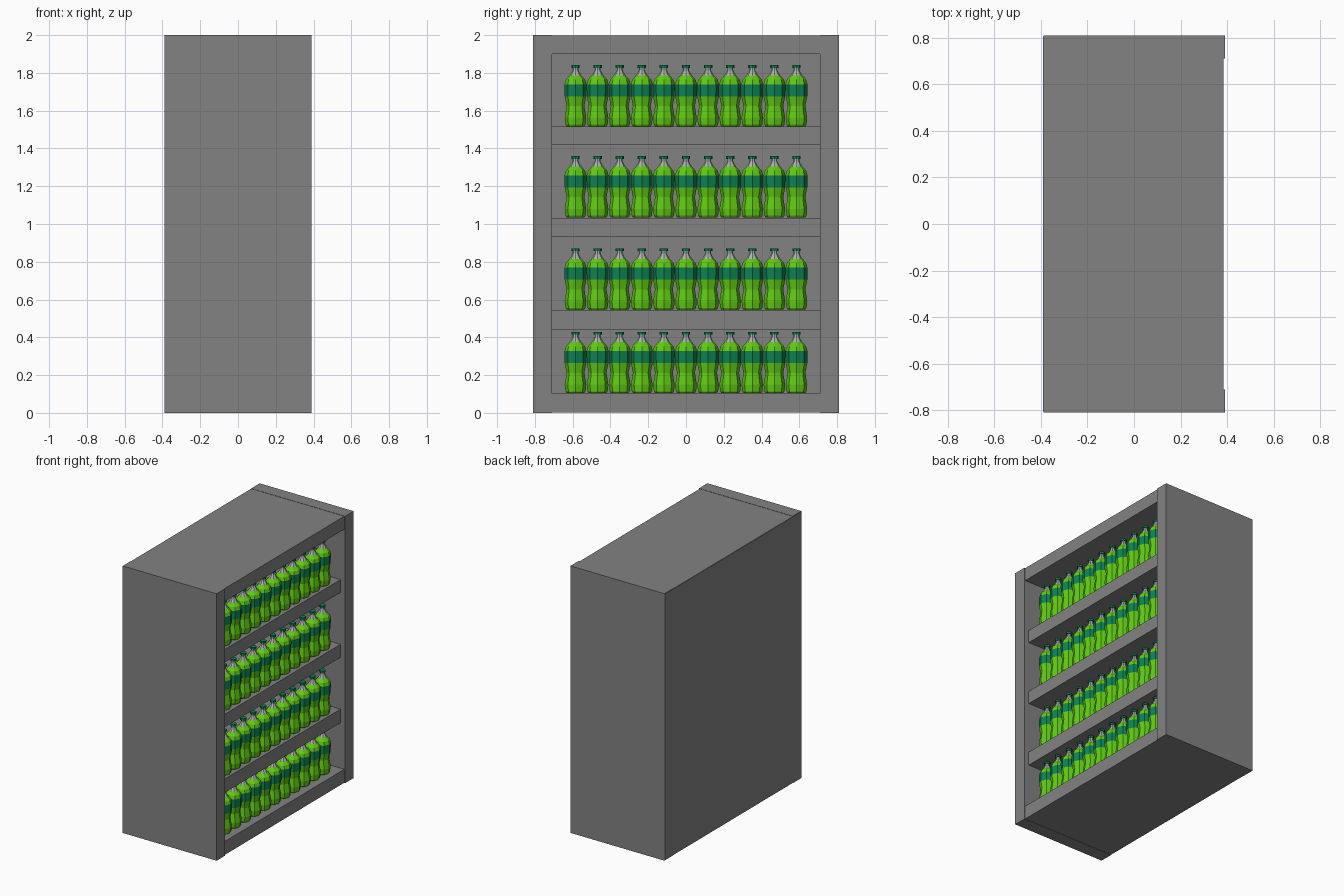
import bpy, bmesh, math

if "Cube" in bpy.data.objects:
    bpy.data.objects.remove(bpy.data.objects["Cube"])


def material(name, rgb):
    m = bpy.data.materials.new(name)
    m.diffuse_color = (*rgb, 1)
    m.use_nodes = True
    m.node_tree.nodes["Principled BSDF"].inputs["Base Color"].default_value = m.diffuse_color
    return m


GREY = material("cabinet grey", (0.225, 0.225, 0.225))
LIME = material("lime green", (0.12, 0.60, 0.006))
TEAL = material("dark green", (0.004, 0.23, 0.085))
CLEAR = material("neck grey", (0.42, 0.46, 0.42))


def box(name, x, y, z):
    """Box from (min, max) ranges."""
    bm = bmesh.new()
    bmesh.ops.create_cube(bm, size=1)
    for v in bm.verts:
        for i, (a, b) in enumerate((x, y, z)):
            v.co[i] = a if v.co[i] < 0 else b
    me = bpy.data.meshes.new(name)
    bm.to_mesh(me)
    bm.free()
    me.materials.append(GREY)
    ob = bpy.data.objects.new(name, me)
    bpy.context.collection.objects.link(ob)
    return ob


# Cabinet shell, open towards +x
box("left_side_panel", (-0.388, 0.39), (-0.81, -0.71), (0, 2))
box("right_side_panel", (-0.388, 0.39), (0.71, 0.81), (0, 2))
box("top_panel", (-0.388, 0.384), (-0.71, 0.71), (1.90, 1.998))
box("bottom_panel", (-0.388, 0.384), (-0.71, 0.71), (0.002, 0.103))
box("back_panel", (-0.39, -0.29), (-0.806, 0.806), (0.004, 1.996))

# Shelves, set back a little from the opening
for i, (z0, z1) in enumerate(((0.442, 0.545), (0.932, 1.03), (1.418, 1.515))):
    box(f"shelf_{i + 1}", (-0.30, 0.352), (-0.71, 0.71), (z0, z1))

# Bottle: low-poly lathe, each ring is (radius, height, material of band above)
SIDES = 8
PROFILE = [(0.046, 0.0, 0), (0.053, 0.010, 0), (0.057, 0.045, 0),
           (0.047, 0.108, 0), (0.057, 0.159, 1), (0.058, 0.223, 0),
           (0.051, 0.248, 0), (0.031, 0.270, 2), (0.015, 0.298, 2),
           (0.015, 0.310, 1), (0.022, 0.310, 1), (0.022, 0.325, 1)]


def bottle_mesh():
    bm = bmesh.new()
    rings = [[bm.verts.new((r * math.cos(math.tau * k / SIDES),
                            r * math.sin(math.tau * k / SIDES), z))
              for k in range(SIDES)] for r, z, _ in PROFILE]
    for (low, high), (_, _, mat) in zip(zip(rings, rings[1:]), PROFILE):
        for k in range(SIDES):
            n = (k + 1) % SIDES
            bm.faces.new((low[k], low[n], high[n], high[k])).material_index = mat
    bm.faces.new(rings[0][::-1]).material_index = 0
    bm.faces.new(rings[-1]).material_index = 1
    bmesh.ops.recalc_face_normals(bm, faces=bm.faces)
    me = bpy.data.meshes.new("bottle")
    bm.to_mesh(me)
    bm.free()
    for m in (LIME, TEAL, CLEAR):
        me.materials.append(m)
    return me


# One row of eleven bottles along the front of every shelf
mesh = bottle_mesh()
for row, z in enumerate((0.104, 0.546, 1.034, 1.516)):
    for col in range(11):
        ob = bpy.data.objects.new(f"bottle_{row + 1}_{col + 1}", mesh)
        ob.location = (0.29, (col - 5) * 0.117, z)
        bpy.context.collection.objects.link(ob)
